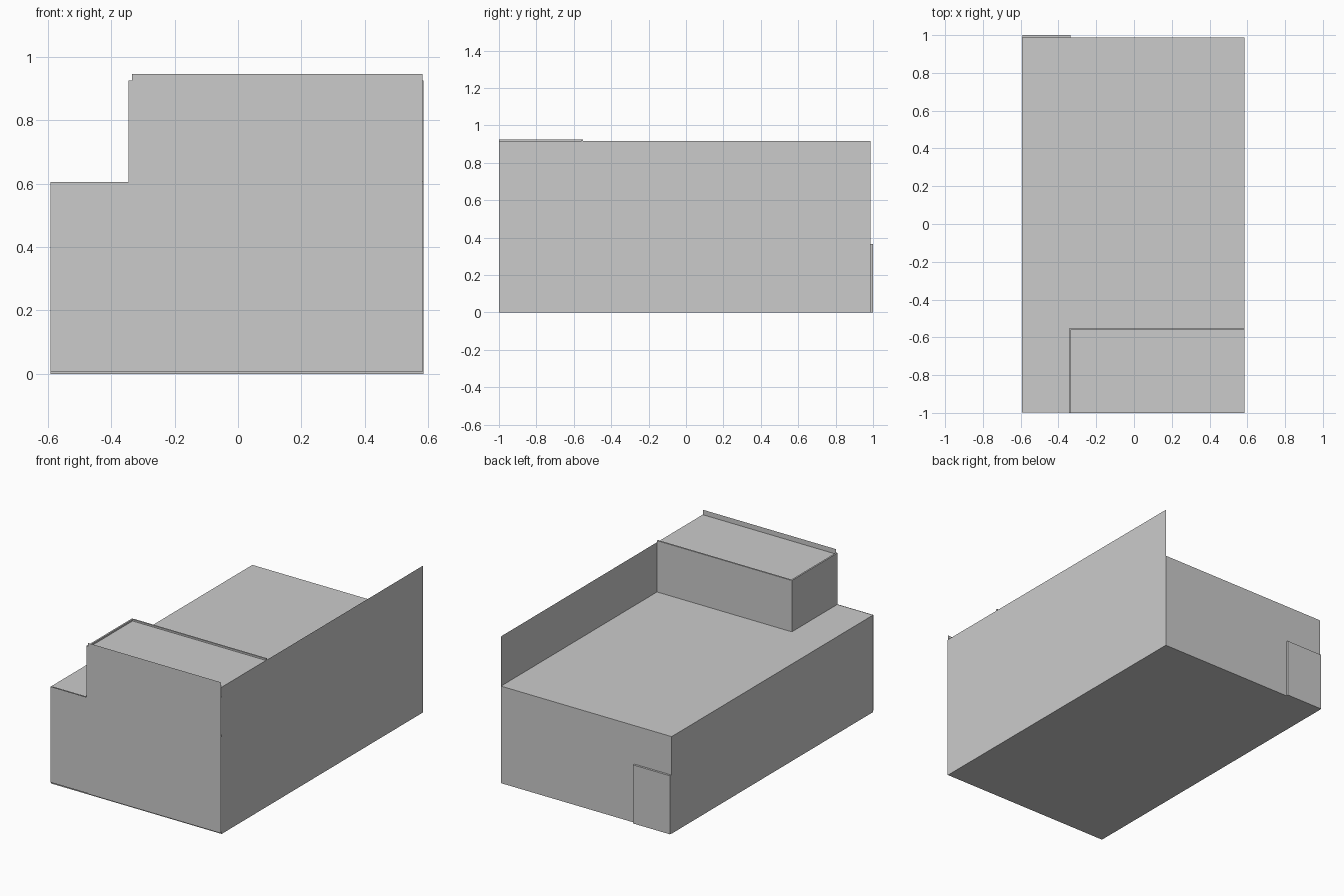
import bpy

if "Cube" in bpy.data.objects:
    bpy.data.objects.remove(bpy.data.objects["Cube"])

FACES = {
    "bottom": (0, 3, 2, 1), "top": (4, 5, 6, 7), "front": (0, 1, 5, 4),
    "right": (1, 2, 6, 5), "back": (2, 3, 7, 6), "left": (3, 0, 4, 7),
}


def block(name, x, y, z, skip=()):
    """Axis-aligned box from ranges; sides in skip are left open."""
    (x0, x1), (y0, y1), (z0, z1) = x, y, z
    v = [(a, b, c) for c in (z0, z1)
         for a, b in ((x0, y0), (x1, y0), (x1, y1), (x0, y1))]
    add(name, v, [f for k, f in FACES.items() if k not in skip])


def add(name, verts, faces):
    me = bpy.data.meshes.new(name)
    me.from_pydata(verts, [], faces)
    me.update()
    ob = bpy.data.objects.new(name, me)
    bpy.context.collection.objects.link(ob)


L, R, F, B = -0.592, 0.585, -1.0, 0.987     # plan limits
ROOF, TOP, WALL = 0.605, 0.92, 0.915        # heights

# Lower storey; its front and right sides are the sheet walls below
block("lower_storey", (L, R), (F + 0.003, B), (0, ROOF), skip=("front", "right"))

# Tall sheet wall along the right side
add("right_wall", [(R, F, 0), (R, B, 0), (R, B, WALL), (R, F, WALL)], [(0, 1, 2, 3)])

# Front facade: tall part with parapet, and low part on the left
for name, x0, x1, z0, z1 in (("front_facade", -0.335, 0.582, 0.005, 0.946),
                             ("front_low_wall", L, -0.335, 0.008, ROOF)):
    add(name, [(x0, F, z0), (x1, F, z0), (x1, F, z1), (x0, F, z1)], [(0, 1, 2, 3)])

# Upper room: roof sheet, with side and rear walls ending in a small rim
add("upper_roof", [(-0.335, F, WALL), (R, F, WALL), (R, -0.56, WALL), (-0.335, -0.56, WALL)],
    [(0, 1, 2, 3)])
block("upper_left_wall", (-0.345, -0.335), (F, -0.552), (ROOF, 0.925), skip=("bottom",))
block("upper_back_wall", (-0.335, R), (-0.56, -0.55), (ROOF, 0.925), skip=("bottom",))

# Door panel on the back
block("back_door", (-0.59, -0.336), (B, 1.0), (0, 0.365), skip=("front",))
